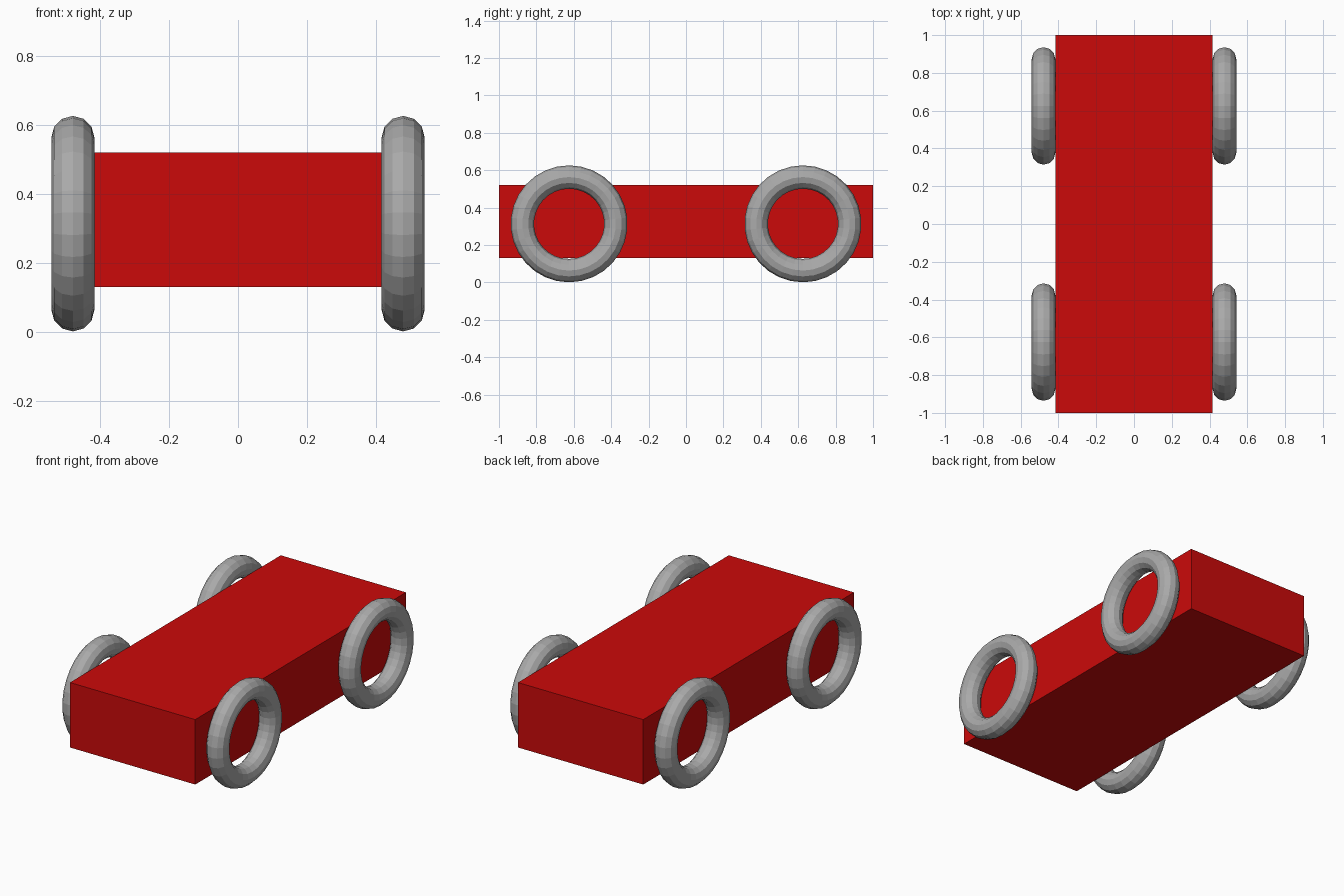
import bpy, math

if "Cube" in bpy.data.objects:
    bpy.data.objects.remove(bpy.data.objects["Cube"])


def material(name, color):
    m = bpy.data.materials.new(name)
    m.diffuse_color = (*color, 1)
    m.use_nodes = True
    m.node_tree.nodes["Principled BSDF"].inputs["Base Color"].default_value = m.diffuse_color
    return m


red = material("body red", (0.6, 0.003, 0.003))
grey = material("tyre grey", (0.4, 0.4, 0.4))

# Plain box body
bpy.ops.mesh.primitive_cube_add(size=1, location=(0, 0, 0.325))
body = bpy.context.object
body.name = "body"
body.scale = (0.832, 2.0, 0.39)
body.data.materials.append(red)

# Four open ring wheels touching the body sides
for sx, side in ((-1, "left"), (1, "right")):
    for sy, end in ((-1, "front"), (1, "rear")):
        bpy.ops.mesh.primitive_torus_add(
            major_radius=0.25, minor_radius=0.0625,
            major_segments=30, minor_segments=12,
            location=(sx * 0.479, sy * 0.625, 0.3135),
            rotation=(0, math.pi / 2, 0))
        wheel = bpy.context.object
        wheel.name = f"{end}_{side}_wheel"
        wheel.data.materials.append(grey)
